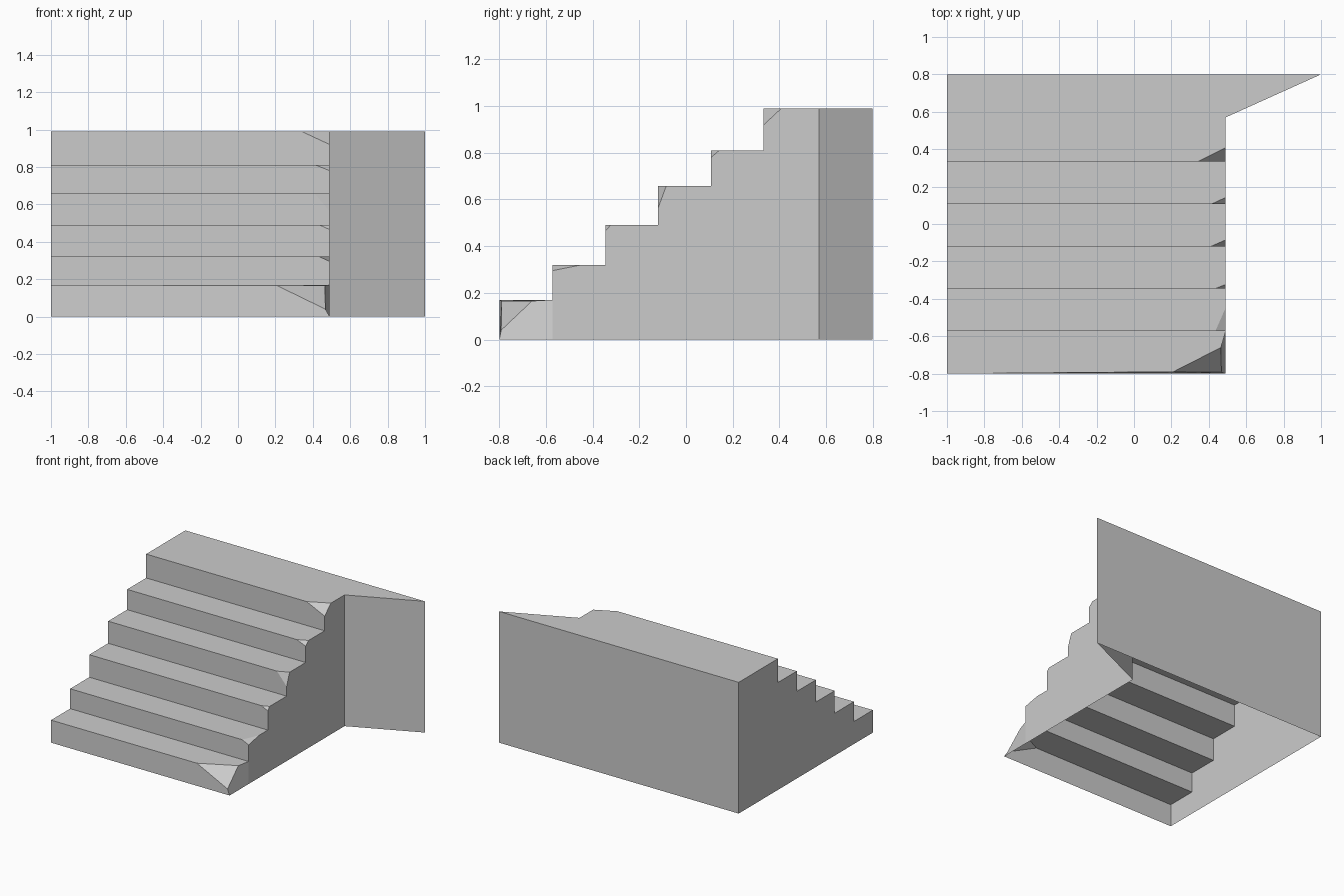
import bpy, bmesh

if "Cube" in bpy.data.objects:
    bpy.data.objects.remove(bpy.data.objects["Cube"])

LEFT, RIGHT, BACK, WING_Y = -1.0, 0.49, 0.8, 0.57
# front y and top z of every step
steps = [(-0.8, 0.17), (-0.573, 0.32), (-0.345, 0.49),
         (-0.12, 0.657), (0.107, 0.81), (0.333, 0.99)]
# chipped corner of each step: size along x, y and z
chips = [None, (0.055, 0.125, 0.025), (0.055, 0.022, 0.025),
         (0.08, 0.035, 0.095), (0.075, 0.035, 0.03), (0.15, 0.075, 0.07)]
TOP = steps[-1][1]

bm = bmesh.new()


def face(*pts):
    bm.faces.new([bm.verts.new(p) for p in pts])


def chip_points(i):
    y, z = steps[i]
    if i == 0:  # worn lowest corner, leaning inward
        return (0.21, -0.79, 0.165), (0.465, -0.66, 0.165), (0.467, -0.792, 0.04)
    dx, dy, dz = chips[i]
    return (RIGHT - dx, y, z), (RIGHT, y + dy, z), (RIGHT, y, z - dz)


right_outline, left_outline = [], []
z0 = 0.0
for i, (y, z) in enumerate(steps):
    a, b, c = chip_points(i)
    # riser and broken corner
    face((LEFT, y, z0), (RIGHT, y, z0), c, a, (LEFT, y, z))
    face(a, c, b)
    # tread; the last one spreads onto the wing
    if i < len(steps) - 1:
        y1 = steps[i + 1][0]
        face((LEFT, y, z), a, b, (RIGHT, y1, z), (LEFT, y1, z))
    else:
        face((LEFT, y, z), a, b, (RIGHT, WING_Y, z), (1, BACK, z), (LEFT, BACK, z))
    left_outline += [(LEFT, y, z0), (LEFT, y, z)]
    if i:
        right_outline += [(RIGHT, y, z0), c, b]
    else:
        # slanted end of the lowest step
        y1 = steps[1][0]
        face((RIGHT, y, 0), (RIGHT, y1, 0), (RIGHT, y1, z), b, c)
    z0 = z

# side walls (underside stays open)
face(*left_outline, (LEFT, BACK, TOP), (LEFT, BACK, 0))
face((RIGHT, steps[1][0], 0), (RIGHT, WING_Y, 0), (RIGHT, WING_Y, TOP),
     *reversed(right_outline))
# angled wing and back wall
face((RIGHT, WING_Y, 0), (1, BACK, 0), (1, BACK, TOP), (RIGHT, WING_Y, TOP))
face((1, BACK, 0), (LEFT, BACK, 0), (LEFT, BACK, TOP), (1, BACK, TOP))

bmesh.ops.remove_doubles(bm, verts=bm.verts, dist=0.0005)
mesh = bpy.data.meshes.new("stone_staircase")
bm.to_mesh(mesh)
bm.free()
bpy.context.collection.objects.link(bpy.data.objects.new("stone_staircase", mesh))
